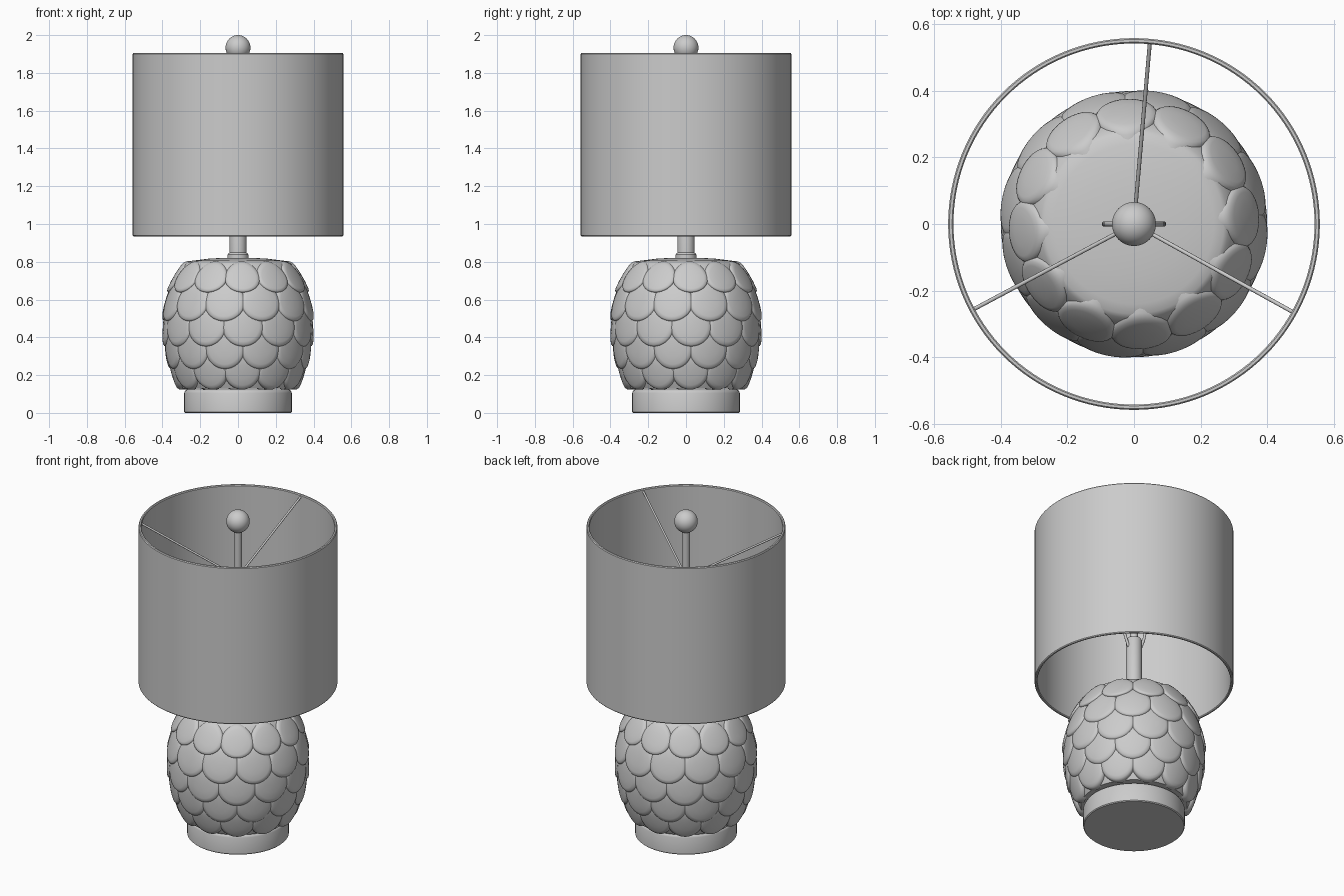
import bpy, bmesh, math
from mathutils import Vector

cube = bpy.data.objects.get("Cube")
if cube:
    bpy.data.objects.remove(cube, do_unlink=True)

GREY = (0.6, 0.6, 0.6, 1)
mat = bpy.data.materials.new("plain grey")
mat.use_nodes = True
mat.diffuse_color = GREY
mat.node_tree.nodes["Principled BSDF"].inputs["Base Color"].default_value = GREY


def finish(name, bm, angle=35):
    bmesh.ops.recalc_face_normals(bm, faces=bm.faces)
    mesh = bpy.data.meshes.new(name)
    bm.to_mesh(mesh)
    bm.free()
    mesh.materials.append(mat)
    obj = bpy.data.objects.new(name, mesh)
    bpy.context.collection.objects.link(obj)
    bpy.ops.object.select_all(action='DESELECT')
    obj.select_set(True)
    bpy.context.view_layer.objects.active = obj
    bpy.ops.object.shade_smooth_by_angle(angle=math.radians(angle))
    return obj


def lathe(name, profile, closed=False, steps=96):
    """Turn a list of (radius, height) points around the z axis."""
    bm = bmesh.new()
    verts = [bm.verts.new((r, 0, z)) for r, z in profile]
    edges = [bm.edges.new(pair) for pair in zip(verts, verts[1:])]
    if closed:
        edges.append(bm.edges.new((verts[-1], verts[0])))
    bmesh.ops.spin(bm, geom=verts + edges, cent=(0, 0, 0), axis=(0, 0, 1),
                   angle=math.tau, steps=steps)
    bmesh.ops.remove_doubles(bm, verts=bm.verts, dist=0.0001)
    return finish(name, bm)


def rod(name, points, radius, smooth=False):
    """Round wire through the given points."""
    curve = bpy.data.curves.new(name, 'CURVE')
    curve.dimensions = '3D'
    curve.bevel_depth = radius
    curve.bevel_resolution = 3
    curve.use_fill_caps = True
    spline = curve.splines.new('BEZIER')
    spline.bezier_points.add(len(points) - 1)
    for bp, p in zip(spline.bezier_points, points):
        bp.co = p
        bp.handle_left_type = bp.handle_right_type = 'AUTO' if smooth else 'VECTOR'
    curve.materials.append(mat)
    obj = bpy.data.objects.new(name, curve)
    bpy.context.collection.objects.link(obj)
    return obj


def body_radius(z):
    half = 0.48 if z > 0.47 else 0.55
    return 0.38 * math.sqrt(max(0, 1 - ((z - 0.47) / half) ** 2))


# Foot
lathe("foot", [(0, 0), (0.28, 0), (0.285, 0.005), (0.285, 0.105),
               (0.28, 0.117), (0.268, 0.125), (0, 0.125)])

# Body core with a low domed top
side = [(body_radius(0.13 + 0.66 * i / 24), 0.13 + 0.66 * i / 24) for i in range(25)]
lathe("body", [(0, 0.13)] + side + [(0.27, 0.799), (0.24, 0.806), (0.16, 0.816),
                                  (0.08, 0.821), (0, 0.822)])

# Overlapping round petals, bent to follow the body
RINGS = [(0.4, 0.018), (0.75, 0.018), (0.9, 0.016), (0.97, 0.01), (1, 0.002), (1, -0.018)]
PER_ROW, SIDES = 12, 36


def add_petal(bm, angle, zc, size):
    def place(u, v, h):
        slope = (body_radius(zc + 0.02) - body_radius(zc - 0.02)) / 0.04
        z = zc + v / math.sqrt(1 + slope * slope)
        r = body_radius(z) + h - 0.08 * v
        a = angle + u / body_radius(zc)
        return bm.verts.new((r * math.cos(a), r * math.sin(a), z))

    centre = place(0, 0, 0.018)
    previous = None
    for scale, h in RINGS:
        ring = [place(size * scale * math.cos(math.tau * i / SIDES),
                      size * scale * math.sin(math.tau * i / SIDES), h)
                for i in range(SIDES)]
        for i in range(SIDES):
            j = (i + 1) % SIDES
            if previous:
                bm.faces.new((previous[i], ring[i], ring[j], previous[j]))
            else:
                bm.faces.new((centre, ring[i], ring[j]))
        previous = ring


bm = bmesh.new()
for row, (zc, size) in enumerate([(0.72, 0.092), (0.59, 0.108), (0.46, 0.11),
                                  (0.335, 0.106), (0.215, 0.098)]):
    for k in range(PER_ROW):
        turn = math.radians(-86) + (k + 0.5 * (row % 2)) * math.tau / PER_ROW
        add_petal(bm, turn, zc, size)
finish("petals", bm, 50)

# Neck with collar, socket and stem
lathe("neck", [(0, 0.81), (0.055, 0.81), (0.055, 0.838), (0.05, 0.845), (0.045, 0.848),
               (0.045, 1.2), (0.04, 1.21), (0, 1.21)], steps=48)
lathe("stem", [(0, 1.2), (0.022, 1.2), (0.022, 1.89), (0, 1.89)], steps=32)
lathe("hub", [(0, 1.585), (0.035, 1.585), (0.035, 1.61), (0, 1.61)], steps=32)

# Harp wires beside the socket
for label, s in (("left", 1), ("right", -1)):
    rod(label + "_harp", [(s * 0.04, 0, 1.15), (s * 0.075, 0, 1.25), (s * 0.088, 0, 1.38),
                          (s * 0.06, 0, 1.52), (s * 0.02, 0, 1.595)], 0.008, True)

# Ball finial
bm = bmesh.new()
bmesh.ops.create_uvsphere(bm, u_segments=48, v_segments=24, radius=0.066)
bmesh.ops.translate(bm, verts=bm.verts, vec=(0, 0, 1.934))
finish("finial", bm)

# Drum shade, open at both ends
lathe("shade", [(0.542, 0.94), (0.546, 0.935), (0.554, 0.935), (0.558, 0.94),
                (0.558, 1.9), (0.554, 1.905), (0.546, 1.905), (0.542, 1.9)],
      closed=True, steps=128)

# Three sloping arms that carry the shade
for k in range(3):
    a = math.radians(85 + 123 * k)
    outward = Vector((math.cos(a), math.sin(a), 0))
    rod("shade_arm_%d" % (k + 1), [outward * 0.02 + Vector((0, 0, 1.6)),
                                   outward * 0.548 + Vector((0, 0, 1.89))], 0.006)
